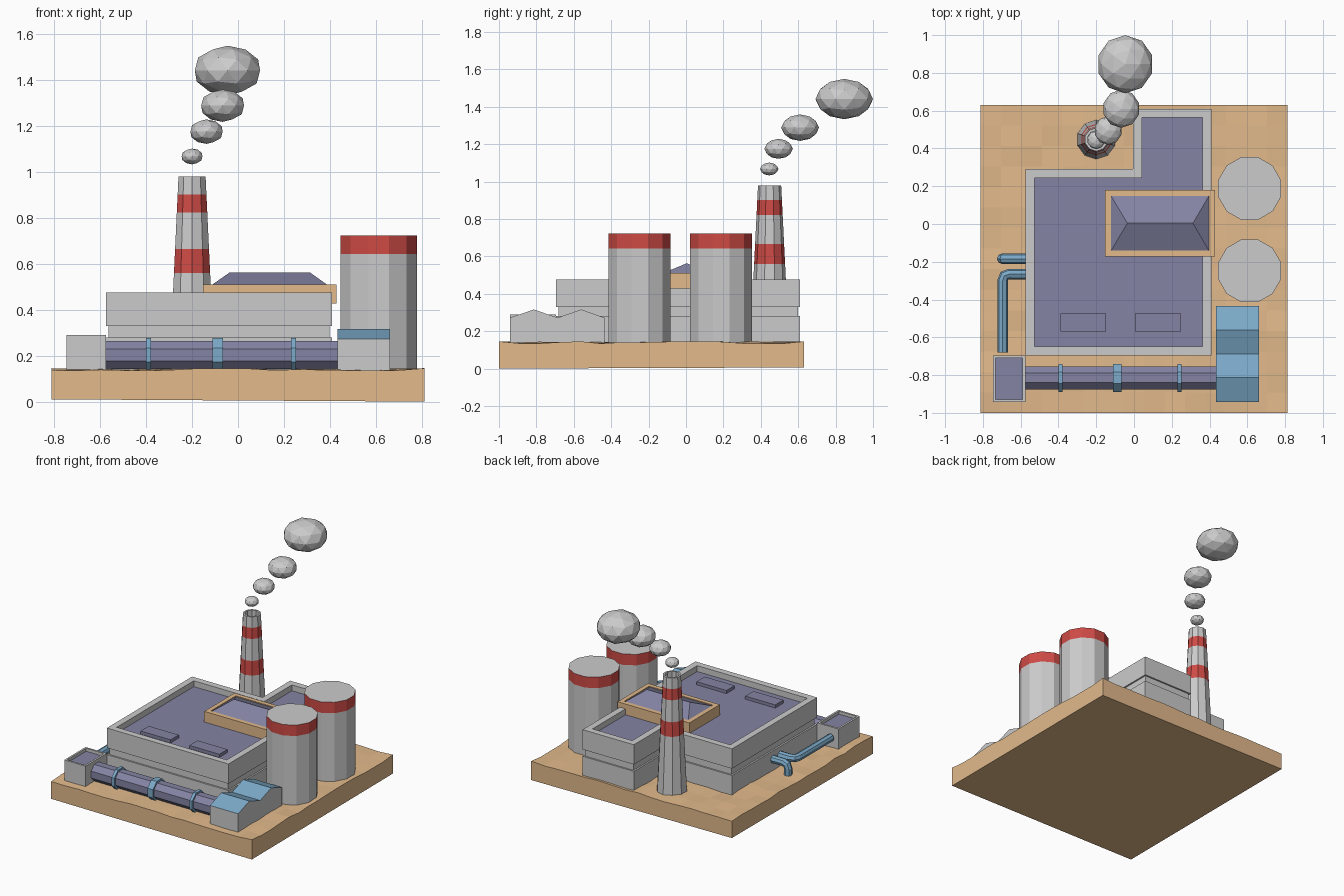
import bpy, bmesh, math, random
from mathutils import Vector

if "Cube" in bpy.data.objects:
    bpy.data.objects.remove(bpy.data.objects["Cube"])

random.seed(4)


def material(name, rgb):
    m = bpy.data.materials.new(name)
    m.diffuse_color = (*rgb, 1)
    m.use_nodes = True
    m.node_tree.nodes["Principled BSDF"].inputs["Base Color"].default_value = m.diffuse_color
    return m


GREY = material("concrete", (0.8, 0.8, 0.8))
EARTH = material("earth", (0.76, 0.49, 0.26))
SLATE = material("slate", (0.23, 0.23, 0.37))
RED = material("red_paint", (0.62, 0.07, 0.06))
BLUE = material("blue_steel", (0.2, 0.4, 0.58))


def finish(bm, name, mats):
    bmesh.ops.remove_doubles(bm, verts=bm.verts, dist=1e-5)
    bmesh.ops.recalc_face_normals(bm, faces=bm.faces)
    me = bpy.data.meshes.new(name)
    bm.to_mesh(me)
    bm.free()
    for m in mats:
        me.materials.append(m)
    ob = bpy.data.objects.new(name, me)
    bpy.context.collection.objects.link(ob)
    return ob


def loft(name, rings, mats=(GREY,), side=None, cap=0):
    """Skin a list of equal-length rings; side gives a material slot per segment."""
    bm = bmesh.new()
    loops = [[bm.verts.new(p) for p in r] for r in rings]
    n = len(loops[0])
    for k, (a, b) in enumerate(zip(loops, loops[1:])):
        for i in range(n):
            j = (i + 1) % n
            f = bm.faces.new((a[i], a[j], b[j], b[i]))
            f.material_index = side[k] if side else 0
    bm.faces.new(loops[0][::-1])
    bm.faces.new(loops[-1]).material_index = cap
    return finish(bm, name, mats)


def rect(x0, x1, y0, y1, z, d=0.0):
    return [(x0 + d, y0 + d, z), (x1 - d, y0 + d, z), (x1 - d, y1 - d, z), (x0 + d, y1 - d, z)]


def ngon(x, y, z, r, n):
    a = [2 * math.pi * (i + 0.5) / n for i in range(n)]
    return [(x + r * math.cos(t), y + r * math.sin(t), z) for t in a]


def ngon_x(x, y, z, r, n=8):
    return [(x, y + p[0], z + p[1]) for p in ngon(0, 0, 0, r, n)]


def hall_outline(z, d=0.0):
    return [(-0.575 + d, -0.695 + d, z), (0.41 - d, -0.695 + d, z), (0.41 - d, 0.61 - d, z),
            (-0.005 + d, 0.61 - d, z), (-0.005 + d, 0.29 - d, z), (-0.575 + d, 0.29 - d, z)]


# Uneven earth slab
bm = bmesh.new()
N = 15
X0, X1, Y0, Y1 = -0.812, 0.812, -1.0, 0.63
top = [[bm.verts.new((X0 + (X1 - X0) * i / N, Y0 + (Y1 - Y0) * j / N,
                      0.14 + random.uniform(-0.006, 0.006))) for i in range(N + 1)] for j in range(N + 1)]
for j in range(N):
    for i in range(N):
        bm.faces.new((top[j][i], top[j][i + 1], top[j + 1][i + 1], top[j + 1][i]))
rim = (top[0][:-1] + [r[-1] for r in top[:-1]] + top[-1][:0:-1] + [r[0] for r in top[:0:-1]])
low = [bm.verts.new((v.co.x, v.co.y, 0.008 - 0.005 * v.co.x / X1 + 0.003 * (v.co.y + 0.185) / 0.815)) for v in rim]
for i in range(len(rim)):
    j = (i + 1) % len(rim)
    bm.faces.new((rim[i], low[i], low[j], rim[j]))
bm.faces.new(low)
finish(bm, "ground_slab", [EARTH])

# L-shaped main hall with groove, parapet and sunken roof
H = hall_outline
loft("main_hall", [H(0.12), H(0.28), H(0.28, 0.012), H(0.33, 0.012), H(0.33), H(0.475),
                   H(0.475, 0.047), H(0.432, 0.047)], (GREY, SLATE), [0] * 7, 1)

# Roof hatches
for i, x in enumerate((-0.39, 0.005)):
    loft(f"roof_hatch_{i}", [rect(x, x + 0.243, -0.57, -0.475, z) for z in (0.425, 0.455)], (SLATE,))

# Skylight curb and hipped top
C = (-0.153, 0.428, -0.172, 0.18)
loft("skylight_curb", [rect(*C, 0.428), rect(*C, 0.51), rect(*C, 0.51, 0.032), rect(*C, 0.48, 0.032)], (EARTH,))
loft("skylight_roof", [rect(-0.121, 0.396, -0.14, 0.148, 0.48), rect(-0.121, 0.396, -0.14, 0.148, 0.503),
                       rect(-0.035, 0.312, 0.004, 0.004, 0.563)], (SLATE,))

# Storage silos
for i, y in enumerate((-0.248, 0.188)):
    loft(f"silo_{i}", [ngon(0.612, y, z, 0.172, 12) for z in (0.12, 0.642, 0.722)],
         (GREY, RED), [0, 1], 0)

# Tapered striped chimney with open top
cx, cy = -0.2, 0.447
rings = [ngon(cx, cy, z, 0.104 - 0.042 * (z - 0.13) / 0.85, 10)
         for z in (0.12, 0.56, 0.665, 0.822, 0.902, 0.98)]
rings += [ngon(cx, cy, 0.98, 0.048, 10), ngon(cx, cy, 0.86, 0.05, 10)]
loft("chimney", rings, (GREY, RED), [0, 1, 0, 1, 0, 0, 0], 0)

# Smoke puffs: x, y, z, radius
for i, (x, y, z, r) in enumerate(((-0.2, 0.445, 1.067, 0.049), (-0.137, 0.495, 1.175, 0.076),
                                  (-0.067, 0.61, 1.288, 0.101), (-0.046, 0.846, 1.441, 0.154))):
    bm = bmesh.new()
    bmesh.ops.create_icosphere(bm, subdivisions=2, radius=r)
    for v in bm.verts:
        v.co = Vector((x, y, z)) + Vector((v.co.x * 0.97, v.co.y, v.co.z * 0.7))
    finish(bm, f"smoke_puff_{i}", [GREY])

# Large duct along the front and its clamps
PY, PZ = -0.815, 0.203
loft("front_duct", [ngon_x(x, PY, PZ, 0.066) for x in (-0.6, 0.46)], (SLATE,))
for i, (x, w) in enumerate(((-0.39, 0.022), (-0.088, 0.044), (0.241, 0.022))):
    loft(f"duct_clamp_{i}", [ngon_x(x + s * w / 2, PY, PZ, 0.08) for s in (-1, 1)], (BLUE,))

# Small pump house with rimmed roof
P = (-0.747, -0.575, -0.942, -0.695)
loft("pump_house", [rect(*P, 0.12), rect(*P, 0.29), rect(*P, 0.29, 0.014), rect(*P, 0.268, 0.014)],
     (GREY, SLATE), [0, 0, 0], 1)

# Workshop with zigzag roof: profile in y-z extruded along x
prof = [(-0.942, 0.12), (-0.435, 0.12), (-0.435, 0.272), (-0.56, 0.316), (-0.687, 0.272), (-0.813, 0.316),
        (-0.942, 0.272)]
shop = loft("workshop", [[(x, y, z) for y, z in prof] for x in (0.433, 0.661)], (GREY, BLUE))
for p in shop.data.polygons:
    if p.normal.z > 0.5:
        p.material_index = 1


# Bent blue pipes
def pipe(name, pts, bend=0.035):
    pts = [Vector(p) for p in pts]
    path = [pts[0]]
    for a, b, c in zip(pts, pts[1:], pts[2:]):
        u, v = b + (a - b).normalized() * bend, b + (c - b).normalized() * bend
        path += [u.lerp(b, t).lerp(b.lerp(v, t), t) for t in (0, 0.5, 1)]
    path.append(pts[-1])
    cu = bpy.data.curves.new(name, "CURVE")
    cu.dimensions = "3D"
    cu.bevel_depth, cu.bevel_resolution, cu.use_fill_caps = 0.028, 2, True
    sp = cu.splines.new("POLY")
    sp.points.add(len(path) - 1)
    for q, p in zip(sp.points, path):
        q.co = (*p, 1)
        q.radius = 1
    sp.use_smooth = False
    cu.materials.append(BLUE)
    bpy.context.collection.objects.link(bpy.data.objects.new(name, cu))


pipe("feed_pipe", [(-0.695, -0.68, 0.22), (-0.695, -0.265, 0.22), (-0.55, -0.265, 0.22)])
pipe("drain_pipe", [(-0.55, -0.184, 0.22), (-0.698, -0.184, 0.22), (-0.698, -0.184, 0.12)])
